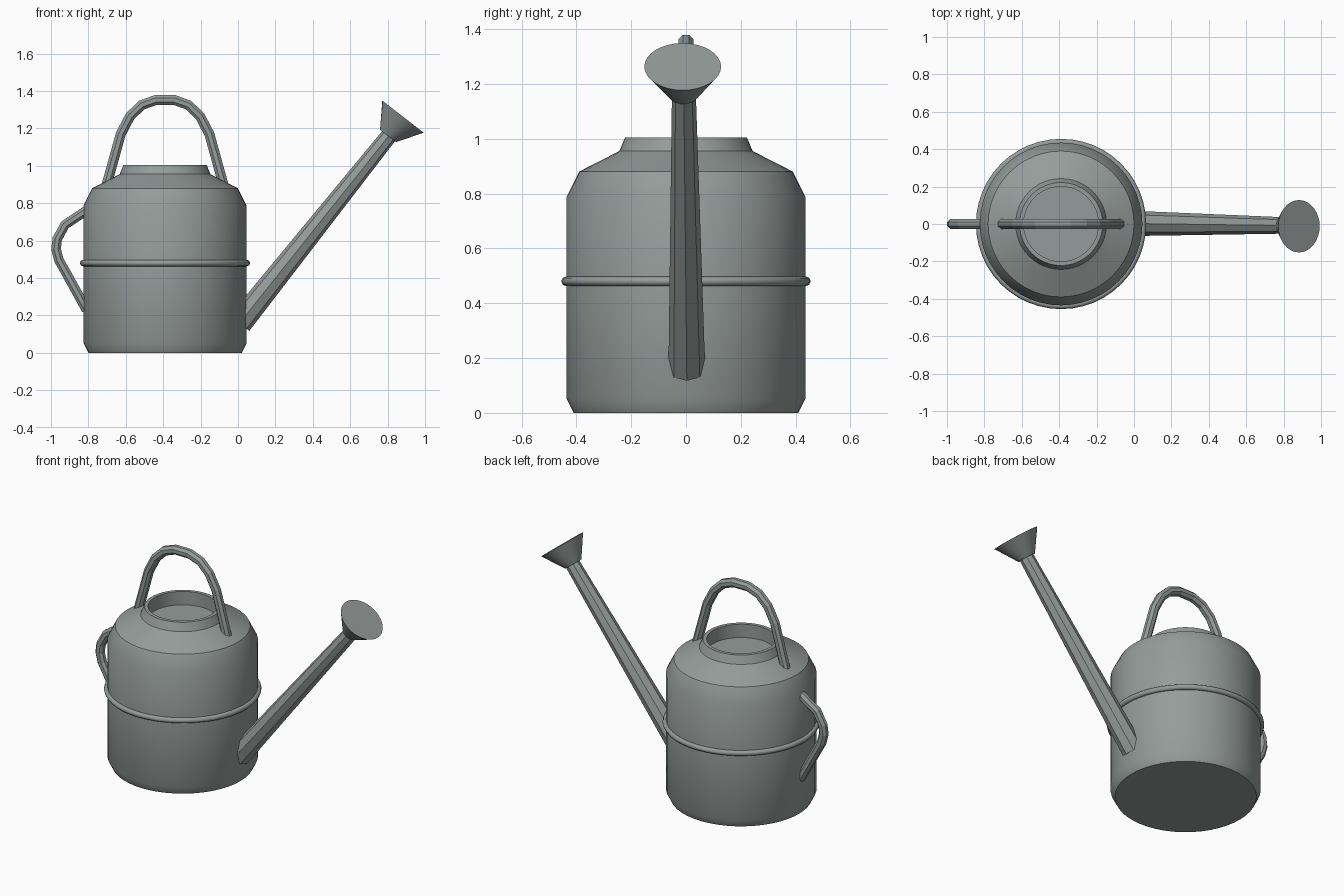
import bpy, bmesh, math
from mathutils import Vector

cube = bpy.data.objects.get("Cube")
if cube:
    bpy.data.objects.remove(cube, do_unlink=True)

BODY_X = -0.39

metal = bpy.data.materials.new("grey metal")
metal.use_nodes = True
colour = (0.30, 0.335, 0.325, 1)
metal.diffuse_color = colour
metal.node_tree.nodes["Principled BSDF"].inputs["Base Color"].default_value = colour


def finish(name, bm, smooth_angle):
    bmesh.ops.recalc_face_normals(bm, faces=bm.faces)
    mesh = bpy.data.meshes.new(name)
    bm.to_mesh(mesh)
    bm.free()
    mesh.materials.append(metal)
    obj = bpy.data.objects.new(name, mesh)
    bpy.context.collection.objects.link(obj)
    if smooth_angle:
        bpy.ops.object.select_all(action="DESELECT")
        obj.select_set(True)
        bpy.context.view_layer.objects.active = obj
        bpy.ops.object.shade_smooth_by_angle(angle=math.radians(smooth_angle))
    return obj


def skin(bm, rings, closed=False):
    """Bridge equal rings of vertices; cap the two ends unless closed."""
    n = len(rings[0])
    pairs = list(zip(rings, rings[1:]))
    if closed:
        pairs.append((rings[-1], rings[0]))
    for a, b in pairs:
        for i in range(n):
            j = (i + 1) % n
            bm.faces.new((a[i], a[j], b[j], b[i]))
    if not closed:
        bm.faces.new(rings[0])
        bm.faces.new(rings[-1])


def lathe(name, profile, sides=48, closed=False, smooth_angle=28):
    bm = bmesh.new()
    rings = []
    for r, z in profile:
        rings.append([bm.verts.new((BODY_X + r * math.cos(math.tau * i / sides),
                                    r * math.sin(math.tau * i / sides), z))
                      for i in range(sides)])
    skin(bm, rings, closed)
    return finish(name, bm, smooth_angle)


def tube(name, path, radii, sides=8, phase=0.0, smooth_angle=0):
    """Sweep a regular polygon along a path lying close to the xz plane."""
    bm = bmesh.new()
    pts = [Vector(p) for p in path]
    side = Vector((0, 1, 0))
    rings = []
    for k, p in enumerate(pts):
        before = (p - pts[k - 1]).normalized() if k else Vector()
        after = (pts[k + 1] - p).normalized() if k < len(pts) - 1 else Vector()
        along = (before + after).normalized()
        out = along.cross(side).normalized()
        ring = []
        for i in range(sides):
            a = math.tau * (i + phase) / sides
            ring.append(bm.verts.new(p + radii[k] * (math.cos(a) * out + math.sin(a) * side)))
        rings.append(ring)
    skin(bm, rings)
    return finish(name, bm, smooth_angle)


# Can body with shoulder, neck and recessed opening
lathe("can_body", [(0.41, 0), (0.435, 0.05), (0.435, 0.79), (0.39, 0.88),
                   (0.243, 0.955), (0.222, 1.005), (0.2, 1.005), (0.2, 0.92)])

# Raised band around the middle
band = [(0.438 + 0.017 * math.cos(math.tau * i / 8), 0.48 + 0.017 * math.sin(math.tau * i / 8))
        for i in range(8)]
lathe("body_band", band, closed=True, smooth_angle=50)

# Arched carrying handle, mirrored about the can axis
half = [(0.32, 0.87), (0.237, 1.17), (0.187, 1.265), (0.125, 1.325), (0.05, 1.352)]
arch = [(BODY_X - x, 0, z) for x, z in half] + [(BODY_X + x, 0, z) for x, z in reversed(half)]
tube("top_handle", arch, [0.029] * len(arch), phase=0.5)

# Pouring handle at the back of the can
grip = [(-0.79, 0.775), (-0.925, 0.685), (-0.966, 0.61), (-0.973, 0.555),
        (-0.957, 0.495), (-0.92, 0.43), (-0.81, 0.23)]
tube("side_handle", [(x, 0, z) for x, z in grip], [0.028] * len(grip), phase=0.5)

# Tapered spout and flared sprinkler head
tube("spout", [(0.008, 0.003, 0.159), (0.83, -0.008, 1.19)], [0.067, 0.043])
tube("sprinkler_head", [(0.802, -0.01, 1.16), (0.882, -0.012, 1.263)], [0.054, 0.14],
     sides=32, smooth_angle=30)
